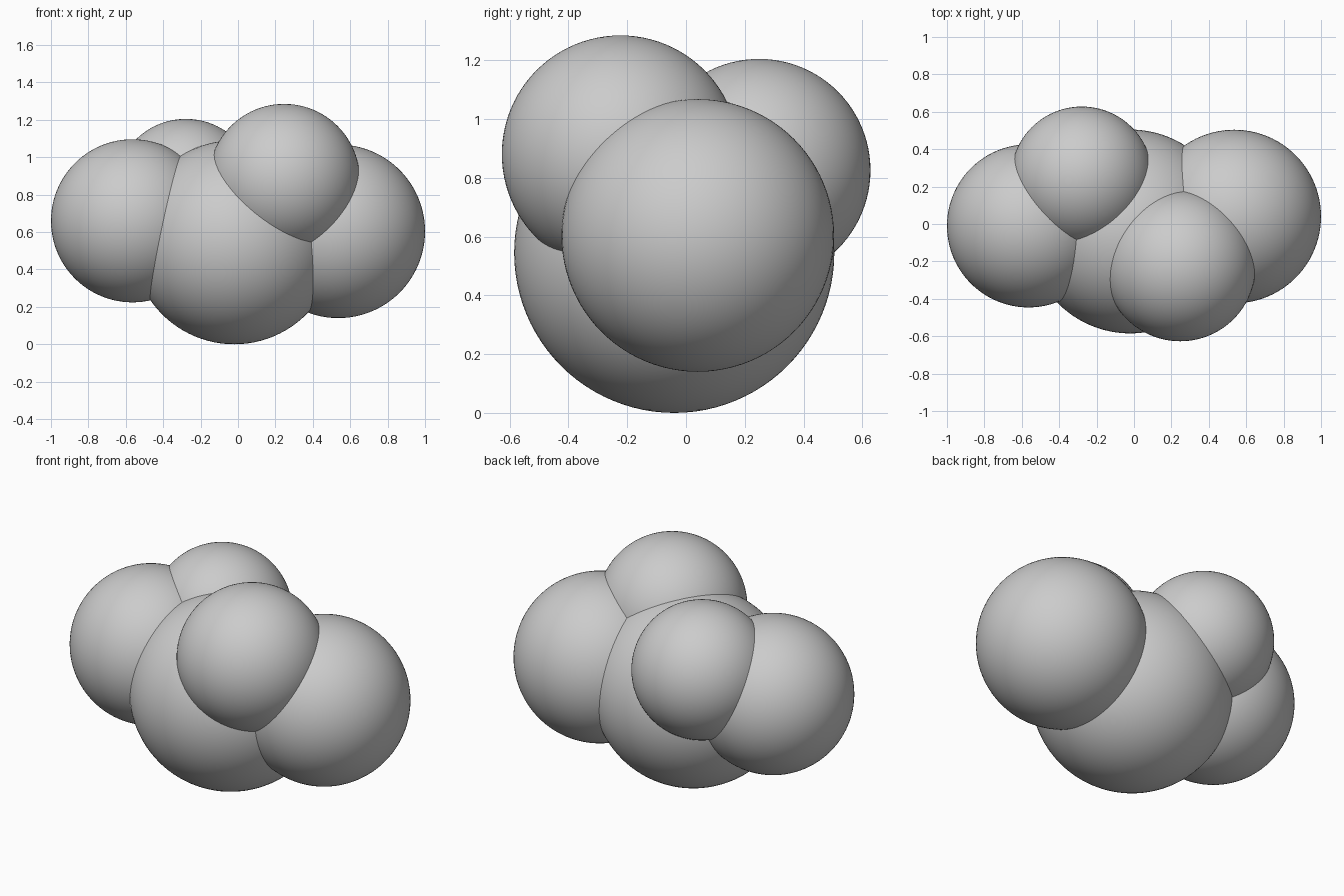
import bpy

if "Cube" in bpy.data.objects:
    bpy.data.objects.remove(bpy.data.objects["Cube"])


def puff(name, centre, radius):
    bpy.ops.mesh.primitive_uv_sphere_add(segments=96, ring_count=48,
                                         radius=radius, location=centre)
    obj = bpy.context.object
    obj.name = name
    bpy.ops.object.shade_smooth()
    return obj


# Cloud made of five overlapping balls: name, centre, radius
PUFFS = [
    ("centre_puff", (-0.02, -0.04, 0.545), 0.545),
    ("left_puff", (-0.564, -0.01, 0.66), 0.436),
    ("right_puff", (0.536, 0.04, 0.604), 0.464),
    ("front_top_puff", (0.247, -0.223, 0.881), 0.404),
    ("back_top_puff", (-0.279, 0.249, 0.826), 0.379),
]
for name, centre, radius in PUFFS:
    puff(name, centre, radius)
